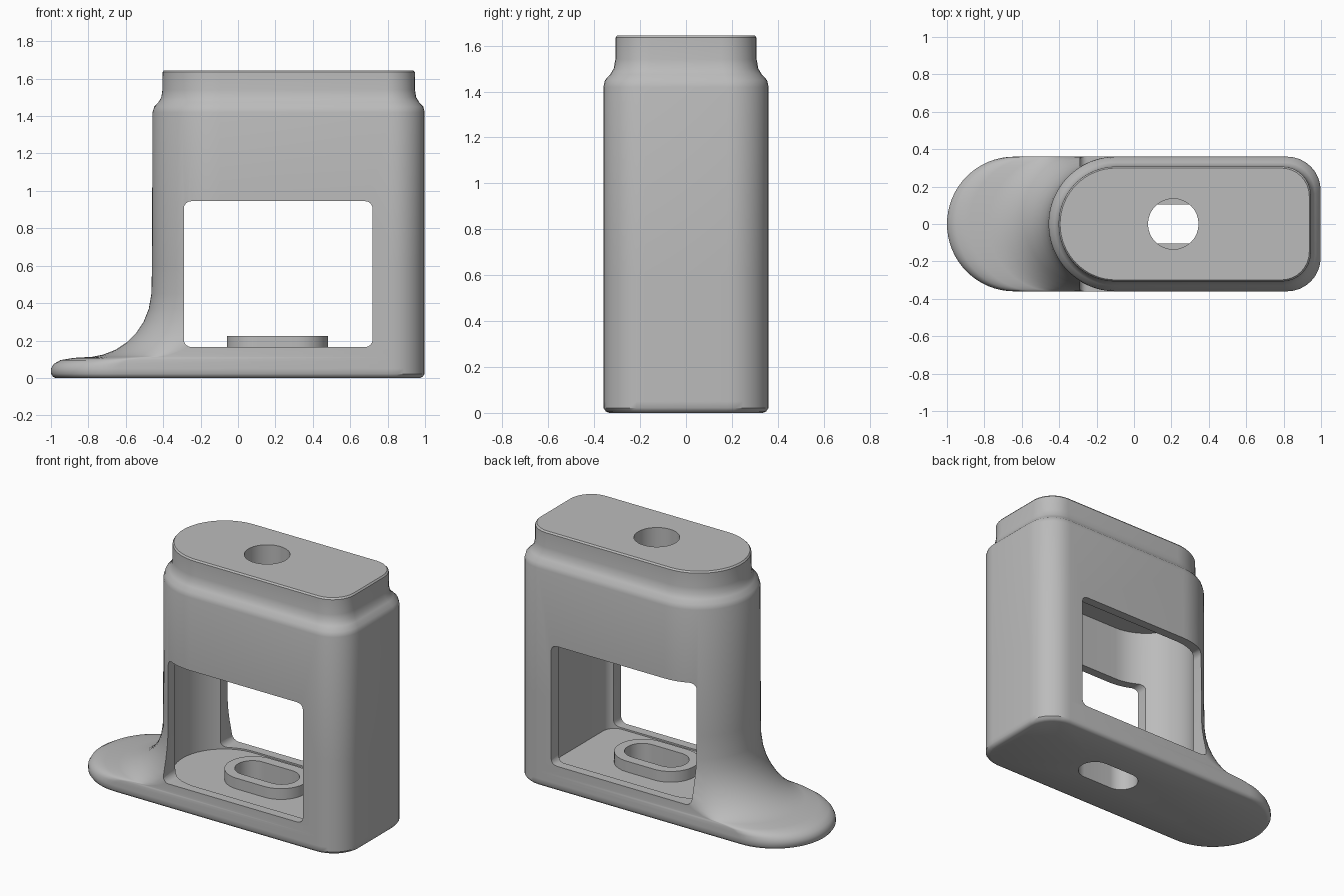
import bpy, bmesh, math

old = bpy.data.objects.get("Cube")
if old:
    bpy.data.objects.remove(old, do_unlink=True)

grey = bpy.data.materials.new("light grey")
grey.use_nodes = True
GREY = (0.5, 0.5, 0.5, 1)
grey.diffuse_color = GREY
grey.node_tree.nodes["Principled BSDF"].inputs["Base Color"].default_value = GREY


def outline(left, right, half, corner, z):
    """Plan outline: round left end, rounded corners on the right."""
    pts = []
    for cx, cy, r, start, sweep, n in (
            (right - corner, half - corner, corner, 0, 90, 8),
            (left + half, 0, half, 90, 180, 32),
            (right - corner, corner - half, corner, 270, 90, 8)):
        for i in range(n + 1):
            a = math.radians(start + sweep * i / n)
            pts.append((cx + r * math.cos(a), cy + r * math.sin(a), z))
    return pts


def loft(name, rings):
    """Skin a stack of equal outlines and cap both ends."""
    bm = bmesh.new()
    loops = [[bm.verts.new(p) for p in ring] for ring in rings]
    n = len(loops[0])
    for a, b in zip(loops, loops[1:]):
        for i in range(n):
            j = (i + 1) % n
            bm.faces.new((a[i], a[j], b[j], b[i]))
    bm.faces.new(loops[0][::-1])
    bm.faces.new(loops[-1])
    bmesh.ops.recalc_face_normals(bm, faces=bm.faces)
    mesh = bpy.data.meshes.new(name)
    bm.to_mesh(mesh)
    bm.free()
    mesh.materials.append(grey)
    ob = bpy.data.objects.new(name, mesh)
    bpy.context.collection.objects.link(ob)
    return ob


def prism(name, left, right, half, corner, z0, z1):
    return loft(name, [outline(left, right, half, corner, z) for z in (z0, z1)])


def boolean(target, tool, operation):
    tool.hide_render = True
    mod = target.modifiers.new(tool.name, "BOOLEAN")
    mod.operation = operation
    mod.solver = "EXACT"
    mod.object = tool
    bpy.context.view_layer.objects.active = target
    bpy.ops.object.modifier_apply(modifier=mod.name)
    bpy.data.objects.remove(tool, do_unlink=True)


# Outer body: rounded toe, concave flare, straight post, shoulder and neck
# Each section is height, left end, inset from the full width
sections = [(0, -.975, .025), (.007, -.99, .01), (.022, -1, 0), (.05, -1, 0),
            (.075, -.985, 0), (.095, -.95, 0), (.107, -.88, 0),
            (.113, -.78, 0), (.125, -.72, 0), (.15, -.655, 0),
            (.19, -.595, 0), (.24, -.545, 0), (.3, -.505, 0),
            (.37, -.477, 0), (.45, -.463, 0), (.6, -.46, 0),
            (1.42, -.457, 0), (1.45, -.448, .007), (1.475, -.425, .03),
            (1.5, -.41, .045), (1.54, -.404, .052), (1.635, -.403, .053),
            (1.645, -.395, .061)]
body = loft("body", [outline(left, .998 - inset, .36 - inset, .18 - inset / 2, z)
                     for z, left, inset in sections])

# Hollow inside, following the outer outline
boolean(body, prism("cavity", -.4, .75, .3, .08, .155, 1.31), "DIFFERENCE")

# Window through front and back, with rounded corners
window = prism("window", -.29, .72, .39, .05, -.5, .5)
bm = bmesh.new()
bmesh.ops.create_cube(bm, size=1)
for v in bm.verts:
    v.co.x = .215 + v.co.x * 1.01
    v.co.z = .555 + v.co.z * .78
edges = [e for e in bm.edges if abs(e.verts[0].co.y - e.verts[1].co.y) > .5]
bmesh.ops.bevel(bm, geom=edges, offset=.04, segments=4, profile=.5, affect="EDGES")
bm.to_mesh(window.data)
bm.free()
boolean(body, window, "DIFFERENCE")

# Raised collar on the floor, with a slot through the base
boolean(body, prism("collar", -.06, .48, .17, .169, .1, .225), "UNION")
boolean(body, prism("slot", .0, .42, .105, .104, -.1, .4), "DIFFERENCE")

# Round hole through the top
boolean(body, prism("top_hole", .075, .345, .135, .134, 1.2, 1.8), "DIFFERENCE")

# Smooth shading with sharp edges kept
bpy.ops.object.select_all(action="DESELECT")
body.select_set(True)
bpy.context.view_layer.objects.active = body
bpy.ops.object.shade_smooth_by_angle(angle=math.radians(35))
